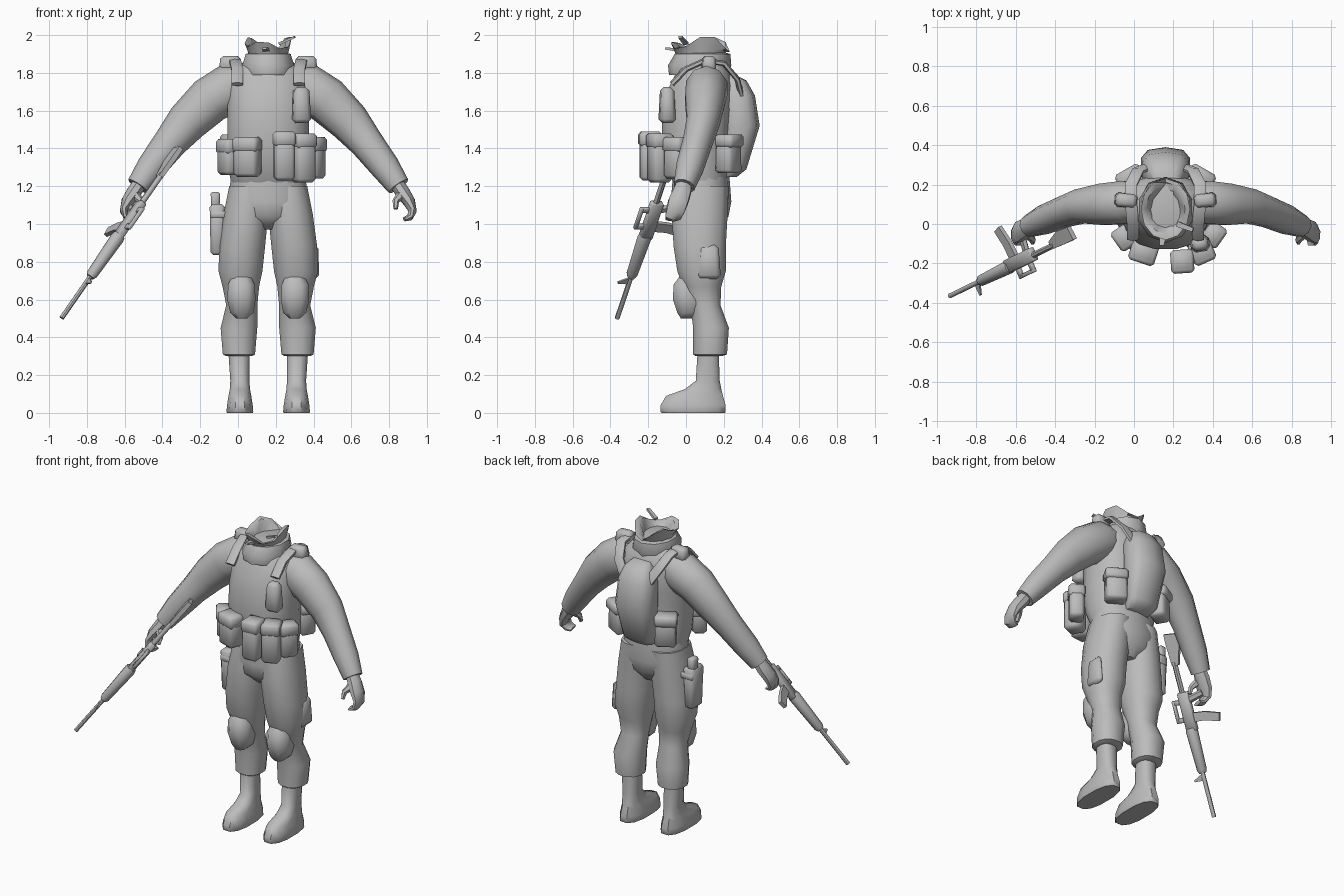
import bpy, bmesh, math
from mathutils import Vector, Matrix

CX = 0.16  # body centre line
grey = bpy.data.materials.new("plain grey")
grey.diffuse_color = (0.5, 0.5, 0.5, 1)


def finish(name, bm, angle=45):
    bmesh.ops.recalc_face_normals(bm, faces=bm.faces)
    me = bpy.data.meshes.new(name)
    bm.to_mesh(me)
    bm.free()
    me.materials.append(grey)
    me.shade_smooth()
    me.set_sharp_from_angle(angle=math.radians(angle))
    ob = bpy.data.objects.new(name, me)
    bpy.context.collection.objects.link(ob)
    return ob


def skin(name, rings, caps=True, angle=45):
    bm = bmesh.new()
    vs = [[bm.verts.new(p) for p in r] for r in rings]
    n = len(vs[0])
    for a, b in zip(vs, vs[1:]):
        for i in range(n):
            bm.faces.new((a[i], a[(i + 1) % n], b[(i + 1) % n], b[i]))
    if caps:
        bm.faces.new(vs[0])
        bm.faces.new(vs[-1])
    return finish(name, bm, angle)


def loft(name, rows, n=12, power=1.0, angle=45):
    """Horizontal rings: z, x centre, x radius, front y, back y."""
    rings = []
    for z, x, rx, y0, y1 in rows:
        ring = []
        for i in range(n):
            t = 2 * math.pi * (i + 0.5) / n
            c, s = math.cos(t), math.sin(t)
            ring.append((x + rx * math.copysign(abs(c) ** power, c),
                         (y0 + y1) / 2 + (y1 - y0) / 2 * math.copysign(abs(s) ** power, s), z))
        rings.append(ring)
    return skin(name, rings, angle=angle)


def tube(name, rows, n=8, side=(0, 1, 0), angle=45):
    """Rings across a path: x, y, z, radius along side, other radius."""
    P = [Vector(r[:3]) for r in rows]
    rings = []
    for i, r in enumerate(rows):
        t = (P[min(i + 1, len(P) - 1)] - P[max(i - 1, 0)]).normalized()
        u = Vector(side)
        u = (u - t * u.dot(t)).normalized()
        v = t.cross(u)
        rings.append([P[i] + u * r[3] * math.cos(a) + v * r[4] * math.sin(a)
                      for a in (2 * math.pi * (k + 0.5) / n for k in range(n))])
    return skin(name, rings, angle=angle)


def box(name, loc, size, turn=0, taper=1.0, bevel=0.015, matrix=None):
    bm = bmesh.new()
    bmesh.ops.create_cube(bm, size=1)
    for v in bm.verts:
        k = taper if v.co.z > 0 else 1
        v.co = Vector((v.co.x * size[0] * k, v.co.y * size[1] * k, v.co.z * size[2]))
    if bevel:
        bmesh.ops.bevel(bm, geom=bm.edges[:], offset=bevel, segments=1, affect='EDGES')
    m = Matrix.Translation(loc) @ Matrix.Rotation(math.radians(turn), 4, 'Z')
    bm.transform(matrix @ m if matrix else m)
    return finish(name, bm, 50)


# torso and hips
loft("torso_vest", [(1.22, CX, .2, -.07, .22), (1.3, CX, .215, -.11, .23), (1.42, CX, .22, -.13, .23),
                    (1.6, CX, .22, -.13, .25), (1.73, CX, .215, -.09, .25), (1.81, CX, .19, -.05, .23),
                    (1.87, CX, .12, -.02, .19)], 16, .85)
loft("hips", [(1.25, CX, .2, -.07, .23), (1.12, CX, .222, -.08, .24), (1.04, CX, .19, -.075, .225),
              (.97, CX, .08, 0, .17)], 14, .9)

# collar and hollow neck with a ragged rim
loft("collar", [(1.79, CX, .13, -.09, .22), (1.84, CX, .145, -.095, .24), (1.9, CX, .125, -.06, .235),
                (1.91, CX, .09, -.02, .2)], 10)
rings = []
N = 12
for z, r, rag in ((1.86, .095, 0), (1.92, .11, 0), (1.955, .125, 1), (1.95, .1, 1), (1.9, .07, 0), (1.87, .065, 0)):
    ring = []
    for i in range(N):
        a = 2 * math.pi * i / N
        lift = rag * (.03 * math.sin(3 * a + .6) + .018 * math.cos(a * 2))
        ring.append((CX + r * math.cos(a), .075 + 1.25 * r * math.sin(a), z + lift))
    rings.append(ring)
skin("neck_rim", rings)
tube("rim_tag", [(.22, 0, 1.955, .02, .01), (.3, -.03, 1.99, .015, .008)], 4)
tube("rim_front_tag", [(.15, -.04, 1.92, .012, .03), (.14, -.11, 1.93, .008, .015)], 4, (0, 0, 1))

for s, side in ((-1, "right"), (1, "left")):
    X = lambda d: CX + s * d
    # trouser leg and boot
    loft(side + "_leg", [(1.2, X(.1), .11, -.06, .23), (1.05, X(.118), .122, -.08, .225),
                         (.88, X(.138), .125, -.07, .215), (.75, X(.147), .12, -.05, .215),
                         (.67, X(.145), .1, -.02, .19), (.57, X(.14), .085, .02, .185),
                         (.45, X(.155), .1, .035, .23), (.31, X(.155), .088, .035, .22),
                         (.3, X(.155), .07, .05, .19)], 12, .9)
    loft(side + "_boot", [(.33, X(.155), .058, .06, .175), (.17, X(.15), .052, .05, .18),
                          (.125, X(.15), .055, -.01, .19), (.09, X(.15), .062, -.11, .2),
                          (.04, X(.15), .07, -.14, .215), (0.005, X(.15), .073, -.14, .215),
                          (0, X(.15), .07, -.135, .21)], 12, .8)
    # knee pad
    loft(side + "_knee_pad", [(.5, X(.14), .03, -.03, .06), (.53, X(.14), .065, -.05, .08),
                              (.6, X(.142), .08, -.075, .1), (.68, X(.142), .075, -.07, .08),
                              (.73, X(.142), .05, -.03, .04)], 8, .8)
    # sleeve
    tube(side + "_arm", [(X(.12), .11, 1.75, .09, .09), (X(.2), .11, 1.72, .115, .13),
                         (X(.31), .1, 1.655, .11, .125), (X(.43), .09, 1.54, .09, .11),
                         (X(.52), .06, 1.43, .08, .09), (X(.62), .02, 1.3, .075, .078),
                         (X(.69), -.01, 1.2, .058, .062)], 10)
    # hand with curled fingers and thumb
    tube(side + "_hand", [(X(.67), -.005, 1.23, .04, .04), (X(.71), -.02, 1.17, .05, .042),
                          (X(.745), -.04, 1.12, .055, .035), (X(.765), -.055, 1.07, .05, .022),
                          (X(.75), -.07, 1.035, .045, .018), (X(.72), -.075, 1.025, .038, .012)], 8)
    tube(side + "_thumb", [(X(.7), -.05, 1.15, .025, .025), (X(.675), -.08, 1.12, .018, .018),
                           (X(.675), -.095, 1.08, .012, .012)], 6)
    # shoulder pad, pack strap and rear pouch
    box(side + "_shoulder_pad", (X(.2), .12, 1.85), (.12, .075, .08), s * 5, .85)
    tube(side + "_strap", [(X(.07), .3, 1.66, .035, .015), (X(.14), .27, 1.77, .035, .015),
                           (X(.175), .2, 1.85, .035, .015), (X(.175), .1, 1.865, .035, .015),
                           (X(.165), 0, 1.82, .035, .015), (X(.165), -.075, 1.74, .035, .015)], 6, (1, 0, 0))
    box(side + "_rear_pouch", (X(.17), .225, 1.37), (.13, .1, .2), -s * 30, .95)
    box(side + "_rear_pouch_flap", (X(.175), .23, 1.44), (.14, .11, .07), -s * 30)

# backpack
loft("backpack", [(1.25, CX, .08, .19, .27), (1.29, CX, .105, .19, .32), (1.52, CX, .13, .19, .39),
                  (1.68, CX, .12, .18, .365), (1.76, CX, .09, .18, .32), (1.79, CX, .06, .18, .26)], 10, .7)

# belt pouches: x, y, bottom z, top z, width, depth, turn
for i, (x, y, z0, z1, w, d, t) in enumerate([
        (.05, -.14, 1.25, 1.46, .13, .11, -18), (-.05, -.07, 1.26, 1.45, .11, .09, -55),
        (.245, -.19, 1.23, 1.49, .11, .11, 4), (.345, -.14, 1.22, 1.48, .11, .11, 24),
        (.405, -.055, 1.24, 1.46, .11, .09, 55)]):
    box("belt_pouch_%d" % i, (x, y, (z0 + z1) / 2), (w, d, z1 - z0), t, 1.0, .018)
    box("belt_pouch_flap_%d" % i, (x, y, z1 - .04), (w + .008, d + .01, .08), t)

# chest pouch
box("chest_pouch", (.335, -.1, 1.63), (.1, .085, .19), 10, .8, .02)

# thigh holster with grip, and thigh pocket
box("holster", (-.11, .08, .97), (.07, .11, .27), 0, 1.15)
box("holster_strap", (-.1, .08, 1.05), (.09, .13, .04), 0, 1, .008)
box("pistol_grip", (-.12, .1, 1.12), (.045, .06, .1), 0, 1.1, .01)
box("thigh_pocket", (.405, .12, .8), (.05, .13, .18), 0, .8, .02)

# rifle frame: local x to the muzzle, local z up from the magazine
A, B = Vector((-.31, -.06, 1.4)), Vector((-.935, -.365, .5))
ax = (B - A).normalized()
up = Vector((.1, -.19, .03))
up = (up - ax * up.dot(ax)).normalized()
sd = up.cross(ax)
R = Matrix.Translation(A) @ Matrix((ax, sd, up)).transposed().to_4x4()


def part(name, s0, s1, z0, z1, w, bevel=.006):
    box(name, ((s0 + s1) / 2, 0, (z0 + z1) / 2), (s1 - s0, w, z1 - z0), 0, 1, bevel, R)


def rod(name, rows, n=8, side=(0, 1, 0)):
    tube(name, rows, n, side).data.transform(R)


rod("rifle_stock", [(0, 0, -.03, .018, .07), (.05, 0, -.025, .02, .065), (.19, 0, -.005, .018, .03)], 4)
rod("rifle_buffer_tube", [(.17, 0, 0, .016, .016), (.38, 0, 0, .016, .016)])
part("rifle_receiver", .36, .6, -.04, .03, .04)
part("rifle_carry_handle", .4, .54, .06, .08, .02, .003)
part("rifle_handle_rear_post", .4, .43, .02, .07, .02, .003)
part("rifle_handle_front_post", .51, .54, .02, .07, .02, .003)
rod("rifle_handguard", [(.58, 0, 0, .033, .033), (.6, 0, 0, .037, .037), (.84, 0, 0, .03, .03), (.86, 0, 0, .022, .022)])
rod("rifle_barrel", [(.85, 0, 0, .013, .013), (1.135, 0, 0, .013, .013)])
rod("rifle_front_sight", [(.885, 0, 0, .008, .03), (.9, 0, .065, .006, .008)], 4)
rod("rifle_magazine", [(.52, 0, -.03, .016, .04), (.525, 0, -.11, .016, .038), (.55, 0, -.2, .016, .036)], 4)
rod("rifle_grip", [(.41, 0, -.03, .015, .025), (.385, 0, -.13, .015, .022)], 6)
